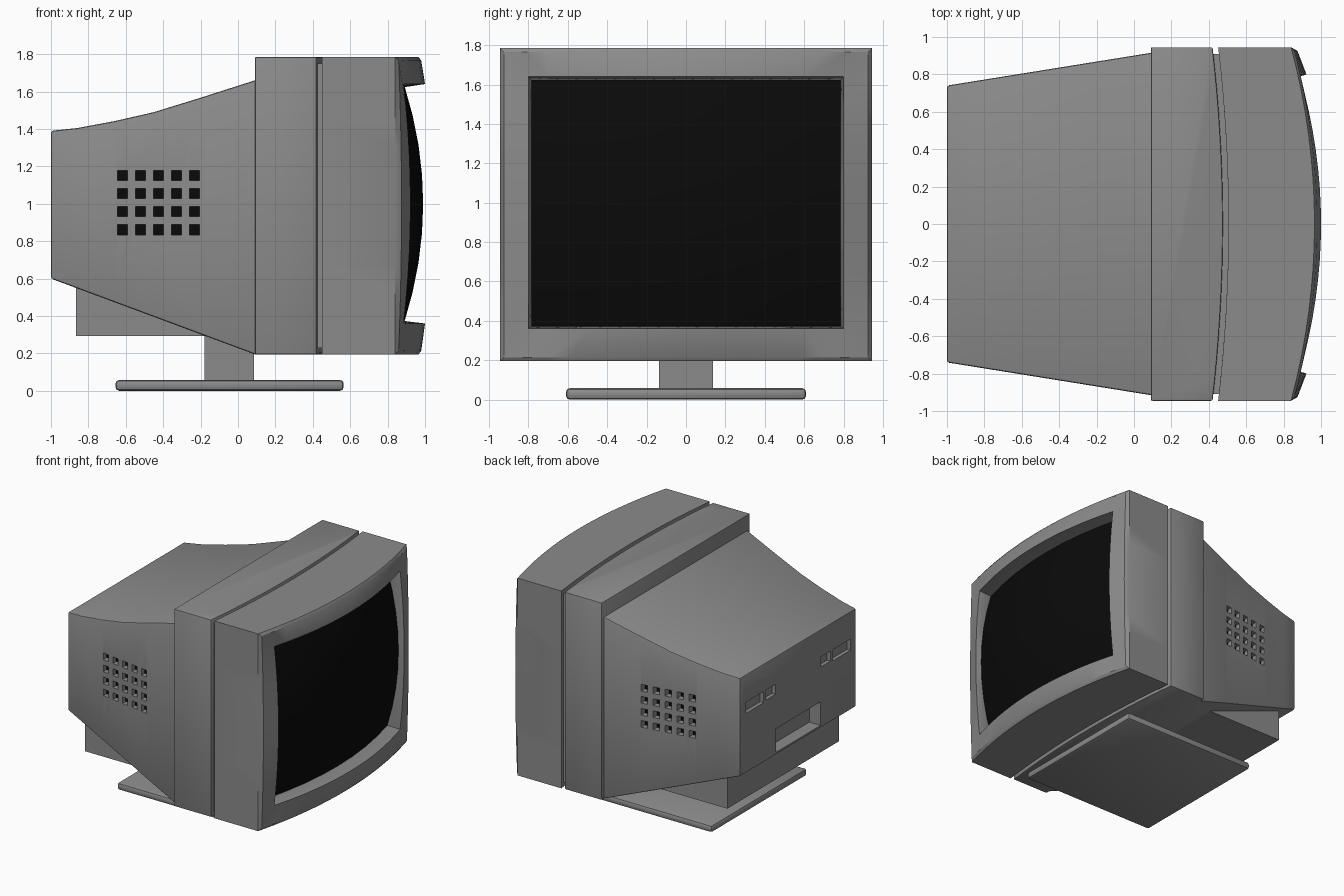
import bpy, bmesh, math

if "Cube" in bpy.data.objects:
    bpy.data.objects.remove(bpy.data.objects["Cube"])


def material(name, v):
    m = bpy.data.materials.new(name)
    m.diffuse_color = (v, v, v, 1)
    m.use_nodes = True
    m.node_tree.nodes["Principled BSDF"].inputs["Base Color"].default_value = m.diffuse_color
    return m


GREY = material("grey plastic", 0.26)
BLACK = material("black glass", 0.003)


def finish(bm, name, mats=(GREY,), bevel=0, segments=2, smooth=35):
    bmesh.ops.recalc_face_normals(bm, faces=bm.faces[:])
    me = bpy.data.meshes.new(name)
    bm.to_mesh(me)
    bm.free()
    ob = bpy.data.objects.new(name, me)
    bpy.context.collection.objects.link(ob)
    for m in mats:
        me.materials.append(m)
    bpy.ops.object.select_all(action='DESELECT')
    bpy.context.view_layer.objects.active = ob
    ob.select_set(True)
    if bevel:
        b = ob.modifiers.new("bevel", 'BEVEL')
        b.width, b.segments = bevel, segments
        b.limit_method, b.angle_limit = 'ANGLE', math.radians(40)
        bpy.ops.object.modifier_apply(modifier=b.name)
    if smooth:
        bpy.ops.object.shade_smooth_by_angle(angle=math.radians(smooth))
    return ob


def add_box(bm, x0, x1, y0, y1, z0, z1):
    vs = bmesh.ops.create_cube(bm, size=1)["verts"]
    for v in vs:
        v.co = ((x0 + x1) / 2 + v.co.x * (x1 - x0),
                (y0 + y1) / 2 + v.co.y * (y1 - y0),
                (z0 + z1) / 2 + v.co.z * (z1 - z0))


def box(name, *dims, bevel=0):
    bm = bmesh.new()
    add_box(bm, *dims)
    return finish(bm, name, bevel=bevel)


def bridge(bm, a, b):
    n = len(a)
    for i in range(n):
        j = (i + 1) % n
        bm.faces.new((a[i], a[j], b[j], b[i]))


# curves of the front parts
HY, Z0, Z1 = 0.945, 0.195, 1.785
def groove(y): return 0.42 + 0.055 * (1 - (y / HY) ** 2)
def outer(y): return 0.84 + 0.125 * (1 - (y / HY) ** 2)
def glass(y, z): return 0.99 - 0.11 * (y / 0.79) ** 2 - 0.10 * ((z - 1) / 0.63) ** 2
def lip(y, z):
    if abs(z - 1) > 0.635:
        return 0.885 + 0.115 * (1 - min(1, abs(y) / 0.8) ** 2)
    return 0.885 + 0.037 * (1 - ((z - 1) / 0.64) ** 2)


# stand
box("base_plate", -0.655, 0.565, -0.61, 0.61, 0, 0.058, bevel=0.02)
box("stand_neck", -0.18, 0.085, -0.137, 0.137, 0.04, 0.4)
box("underside_box", -0.865, -0.1, -0.71, 0.71, 0.293, 0.75)

# tapering rear shell, lofted along x
def side(x): return 0.74 + 0.175 * (x + 1) / 1.09
top = [(-1, 1.39), (-0.86, 1.405), (-0.66, 1.442), (-0.45, 1.49),
       (-0.2, 1.567), (0.09, 1.66), (0.14, 1.678)]
bm = bmesh.new()
rings = []
for x, zt in top:
    zb = 0.6 - 0.405 * (x + 1) / 1.09
    if x > 0.1:
        zb = 0.2
    y = side(min(x, 0.09))
    rings.append([bm.verts.new(c) for c in ((x, -y, zb), (x, y, zb), (x, y, zt), (x, -y, zt))])
for a, b in zip(rings, rings[1:]):
    bridge(bm, a, b)
bm.faces.new(rings[0])
bm.faces.new(rings[-1])
shell = finish(bm, "rear_shell", mats=(GREY, BLACK), bevel=0.012, smooth=0)

# cutters: side vents, rear ports and socket recess
bm = bmesh.new()
for s in (-1, 1):
    for i in range(5):
        x = -0.617 + 0.096 * i
        for j in range(4):
            z = 0.861 + 0.097 * j
            y = s * side(x)
            add_box(bm, x - 0.026, x + 0.026, y - 0.045, y + 0.045, z - 0.027, z + 0.027)
    for ya, yb, za in ((0.44, 0.665, 1.08), (0.29, 0.41, 1.09)):
        lo, hi = sorted((s * ya, s * yb))
        add_box(bm, -1.05, -0.97, lo, hi, za, 1.17)
add_box(bm, -1.05, -0.9, -0.285, 0.285, 0.62, 0.81)
cutter = finish(bm, "shell_cutter", smooth=0)
cutter.hide_render = True
bpy.context.view_layer.objects.active = shell
mod = shell.modifiers.new("holes", 'BOOLEAN')
mod.operation, mod.solver, mod.object = 'DIFFERENCE', 'EXACT', cutter
bpy.ops.object.modifier_apply(modifier=mod.name)
bpy.data.objects.remove(cutter, do_unlink=True)
# vent floors are dark
for p in shell.data.polygons:
    c = p.center
    vent = -0.66 < c.x < -0.18 and 0.8 < c.z < 1.2
    p.material_index = int(vent and abs(p.normal.y) > 0.9 and abs(c.y) < side(c.x) - 0.02)
bpy.ops.object.select_all(action='DESELECT')
shell.select_set(True)
bpy.ops.object.shade_smooth_by_angle(angle=math.radians(35))

# middle frame with a curved front
bm = bmesh.new()
ys = [-HY + 2 * HY * i / 16 for i in range(17)]
outline = [(0.09, HY), (0.09, -HY)] + [(groove(y), y) for y in ys]
low = [bm.verts.new((x, y, Z0)) for x, y in outline]
high = [bm.verts.new((x, y, Z1)) for x, y in outline]
bridge(bm, low, high)
bm.faces.new(low)
bm.faces.new(high)
finish(bm, "middle_frame", bevel=0.008)

# core seen at the bottom of the groove
box("groove_core", 0.2, 0.6, -0.91, 0.91, 0.23, 1.75)

# front bezel, a closed loop of rectangular rings
def ring(bm, hy, z0, z1, fx, ny=16, nz=10):
    pts = [(-hy + 2 * hy * i / ny, z0) for i in range(ny)]
    pts += [(hy, z0 + (z1 - z0) * i / nz) for i in range(nz)]
    pts += [(hy - 2 * hy * i / ny, z1) for i in range(ny)]
    pts += [(-hy, z1 - (z1 - z0) * i / nz) for i in range(nz)]
    return [bm.verts.new((fx(y, z), y, z)) for y, z in pts]


bm = bmesh.new()


def shoulder(y, z):
    # part way between the outer edge and the lip
    y2, z2 = y * 0.8 / 0.925, 1 + (z - 0.99) * 0.64 / 0.775
    return outer(y * HY / 0.925) * 0.58 + lip(y2, z2) * 0.42


rings = [
    ring(bm, HY - 0.05, Z0 + 0.05, Z1 - 0.05, lambda y, z: groove(y) + 0.03),
    ring(bm, HY, Z0, Z1, lambda y, z: groove(y) + 0.03),
    ring(bm, HY, Z0, Z1, lambda y, z: outer(y)),
    ring(bm, HY - 0.02, Z0 + 0.02, Z1 - 0.02, shoulder),
    ring(bm, 0.8, 0.36, 1.64, lip),
    ring(bm, 0.782, 0.375, 1.622, lambda y, z: glass(y, z) - 0.015),
]
for a, b in zip(rings, rings[1:] + rings[:1]):
    bridge(bm, a, b)
finish(bm, "front_bezel", smooth=32)

# bulging screen
bm = bmesh.new()
bmesh.ops.create_grid(bm, x_segments=8, y_segments=8, size=1)
for v in bm.verts:
    y, z = v.co.x * 0.785, 1 + v.co.y * 0.627
    v.co = (glass(y, z), y, z)
screen = finish(bm, "screen", mats=(BLACK,))
if screen.data.polygons[0].normal.x < 0:
    screen.data.flip_normals()
